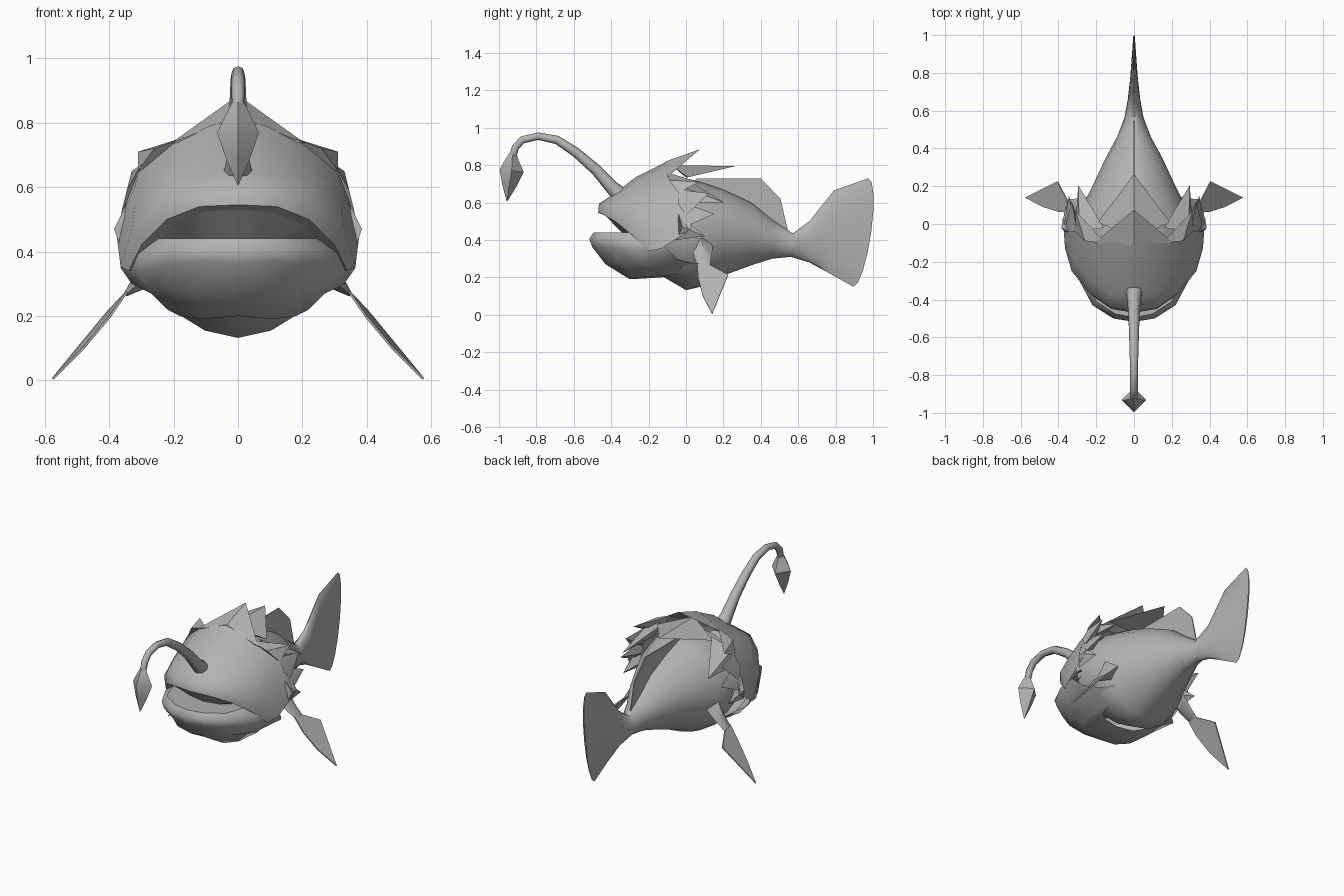
import bpy, bmesh, math
from mathutils import Vector

if "Cube" in bpy.data.objects:
    bpy.data.objects.remove(bpy.data.objects["Cube"])

grey = bpy.data.materials.new("stone grey")
grey.diffuse_color = (0.45, 0.45, 0.45, 1)
grey.use_nodes = True
grey.node_tree.nodes["Principled BSDF"].inputs["Base Color"].default_value = grey.diffuse_color


def make(name, verts, faces, mirror=False, angle=40, solid=True):
    bm = bmesh.new()
    vs = [bm.verts.new(v) for v in verts]
    for f in faces:
        bm.faces.new([vs[i] for i in f])
    bmesh.ops.recalc_face_normals(bm, faces=bm.faces)
    if not solid:  # open sheets: turn them away from the middle of the fish
        mid = Vector((0, -0.1, 0.45))
        if sum(f.normal.dot(f.calc_center_median() - mid) for f in bm.faces) < 0:
            bmesh.ops.reverse_faces(bm, faces=bm.faces)
    me = bpy.data.meshes.new(name)
    bm.to_mesh(me)
    bm.free()
    me.materials.append(grey)
    me.shade_smooth()
    me.set_sharp_from_angle(angle=math.radians(angle))
    ob = bpy.data.objects.new(name, me)
    bpy.context.collection.objects.link(ob)
    if mirror:
        m = ob.modifiers.new("mirror", 'MIRROR')
        m.use_mirror_merge = True
    return ob


def sheet(name, rows):
    """Half surface from the centre line outwards, mirrored."""
    n = len(rows[0])
    faces = [(r * n + c, r * n + c + 1, (r + 1) * n + c + 1, (r + 1) * n + c)
             for r in range(len(rows) - 1) for c in range(n - 1)]
    return make(name, [p for r in rows for p in r], faces, True, 60, False)


def loft(name, rings, angle=40):
    n = len(rings[0])
    faces = [(r * n + c, r * n + (c + 1) % n, (r + 1) * n + (c + 1) % n, (r + 1) * n + c)
             for r in range(len(rings) - 1) for c in range(n)]
    last = (len(rings) - 1) * n
    faces += [tuple(range(n)), tuple(range(last, last + n))]
    return make(name, [p for r in rings for p in r], faces, False, angle)


def tube(name, path, sides, angle):
    """Tube in the x = 0 plane; path holds (y, z, radius)."""
    rings = []
    for i, (y, z, r) in enumerate(path):
        a, b = path[max(i - 1, 0)], path[min(i + 1, len(path) - 1)]
        t = Vector((0, b[0] - a[0], b[1] - a[1])).normalized()
        u, v = Vector((1, 0, 0)), t.cross(Vector((1, 0, 0)))
        rings.append([Vector((0, y, z)) + r * (math.cos(k * math.tau / sides) * u +
                      math.sin(k * math.tau / sides) * v) for k in range(sides)])
    return loft(name, rings, angle)


def plate(name, pts, offset, mirror=False):
    """Thin fin from an outline, thickened along offset."""
    o, n = Vector(offset), len(pts)
    verts = [Vector(p) + o for p in pts] + [Vector(p) - o for p in pts]
    faces = [tuple(range(n)), tuple(range(2 * n - 1, n - 1, -1))]
    faces += [(i, (i + 1) % n, n + (i + 1) % n, n + i) for i in range(n)]
    return make(name, verts, faces, mirror, 30)


def spike(name, a, b, ridge, under, tip, mirror=False):
    make(name, [a, ridge, b, under, tip],
         [(0, 1, 4), (1, 2, 4), (2, 3, 4), (3, 0, 4), (0, 3, 2, 1)], mirror, 30)


# Trunk and tail fin: (bottom y, bottom z, top y, top z, half width, rear bulge)
sections = [(-.15, .22, -.15, .70, .30, 0), (0, .132, 0, .73, .31, 0),
            (.08, .15, .08, .71, .28, 0), (.20, .21, .20, .67, .22, 0),
            (.35, .265, .35, .60, .15, 0), (.46, .30, .46, .51, .09, 0),
            (.56, .31, .57, .435, .05, 0), (.66, .28, .66, .50, .033, 0),
            (.76, .225, .79, .665, .02, 0), (.895, .15, .975, .73, .004, .055)]
body = []
for yb, zb, yt, zt, w, bulge in sections:
    ring = []
    for k in range(16):
        t = k * math.tau / 16
        f = (1 - math.cos(t)) / 2
        s = math.sin(t)
        ring.append((math.copysign(abs(s) ** 1.15, s) * w if k % 8 else 0,
                     yb + (yt - yb) * f + bulge * abs(s), zb + (zt - zb) * f))
    body.append(ring)
loft("body_and_tail", body, 50)

# Upper head shell with the arched lip
lip_inner = [(0, -.43, .53), (.1, -.41, .525), (.2, -.35, .485), (.27, -.25, .41), (.32, -.17, .345)]
sheet("upper_head", [
    lip_inner,
    [(0, -.47, .545), (.12, -.45, .54), (.22, -.38, .50), (.30, -.28, .42), (.34, -.2, .34)],
    [(0, -.465, .595), (.13, -.44, .585), (.24, -.36, .55), (.33, -.25, .47), (.365, -.13, .355)],
    [(0, -.38, .65), (.12, -.37, .63), (.23, -.30, .62), (.32, -.19, .54), (.37, -.06, .40)],
    [(0, -.27, .735), (.11, -.27, .70), (.22, -.20, .67), (.32, -.10, .60), (.375, 0, .44)],
    [(0, -.10, .82), (.1, -.10, .785), (.2, -.09, .735), (.31, -.02, .65), (.38, .03, .47)]])

# Lower jaw with a raised gum rim
gum = [(0, -.495, .44), (.1, -.475, .44), (.2, -.41, .44), (.25, -.28, .44), (.31, -.10, .43)]
sheet("lower_jaw", [
    gum,
    [(0, -.518, .405), (.11, -.50, .405), (.22, -.43, .41), (.30, -.28, .40), (.35, -.12, .37)],
    [(0, -.50, .36), (.11, -.49, .37), (.22, -.41, .36), (.31, -.26, .34), (.365, -.10, .35)],
    [(0, -.43, .27), (.12, -.42, .28), (.20, -.35, .28), (.27, -.22, .27), (.33, -.05, .30)],
    [(0, -.31, .20), (.11, -.30, .19), (.18, -.25, .20), (.22, -.13, .22), (.26, .02, .28)],
    [(0, -.15, .20), (.10, -.13, .20), (.14, -.10, .21), (.18, 0, .22), (.22, .10, .28)]])

# Mouth lining between gum and upper lip
sheet("mouth_lining", [
    gum,
    [(0, -.34, .435), (.1, -.32, .435), (.18, -.26, .435), (.23, -.18, .43), (.28, -.1, .42)],
    lip_inner])

# Crest spikes on the centre line, two layers
spike("upper_crest_spike", (-.21, -.10, .735), (.21, -.10, .735), (0, -.11, .82),
      (0, -.10, .77), (0, .075, .885))
spike("lower_crest_spike", (-.19, .01, .735), (.19, .01, .735), (0, -.08, .80),
      (0, 0, .735), (0, .265, .795))

# Side spikes: base top, base bottom, outer ridge, inner point, tip
side = [((.15, -.10, .76), (.31, -.04, .65), (.26, -.09, .72), (.22, -.05, .68), (.31, .07, .71)),
        ((.16, -.02, .74), (.31, 0, .60), (.29, -.04, .69), (.22, 0, .65), (.295, .205, .60)),
        ((.30, -.04, .67), (.36, .0, .53), (.345, -.04, .59), (.29, 0, .58), (.33, .12, .65)),
        ((.31, -.02, .60), (.37, .0, .47), (.36, -.03, .53), (.30, 0, .52), (.345, .15, .54)),
        ((.35, -.04, .54), (.36, -.05, .40), (.385, -.02, .47), (.31, -.02, .46), (.36, .10, .42))]
for i, s in enumerate(side):
    spike("side_spike_%d" % (i + 1), *s, mirror=True)

# Dorsal fin
plate("dorsal_fin", [(0, .02, .69), (0, .06, .73), (0, .40, .73), (0, .505, .62),
                     (0, .55, .43), (0, .40, .50), (0, .10, .60)], (.003, 0, 0))

# Pectoral fins with a fleshy stem
plate("pectoral_fin", [(.345, .06, .275), (.40, .065, .195), (.48, .09, .10), (.575, .14, .005),
                       (.405, .225, .212), (.355, .13, .265)], (.003, 0, .002), True)
stem = [(.24, .085, .37, .06, .06), (.30, .09, .31, .045, .03), (.35, .095, .265, .035, .006)]
sv = [(x + dx * t * .7, y + dy * w, z + dx * t * .7) for x, y, z, w, t in stem
      for dx, dy in ((1, 0), (0, 1), (-1, 0), (0, -1))]
make("pectoral_stem", sv, [(r * 4 + c, r * 4 + (c + 1) % 4, r * 4 + 4 + (c + 1) % 4, r * 4 + 4 + c)
                           for r in range(2) for c in range(4)] + [(0, 1, 2, 3), (8, 9, 10, 11)], True, 60)

# Lure stalk and its hanging bulb
tube("lure_stalk", [(-.33, .62, .05), (-.40, .685, .036), (-.48, .775, .03), (-.59, .87, .026),
                    (-.69, .935, .023), (-.79, .955, .02), (-.875, .935, .02),
                    (-.912, .895, .02), (-.93, .83, .018)], 8, 60)
tube("lure_bulb", [(-.925, .86, .02), (-.93, .83, .035), (-.932, .77, .065),
                   (-.945, .69, .038), (-.957, .607, .002)], 4, 30)
